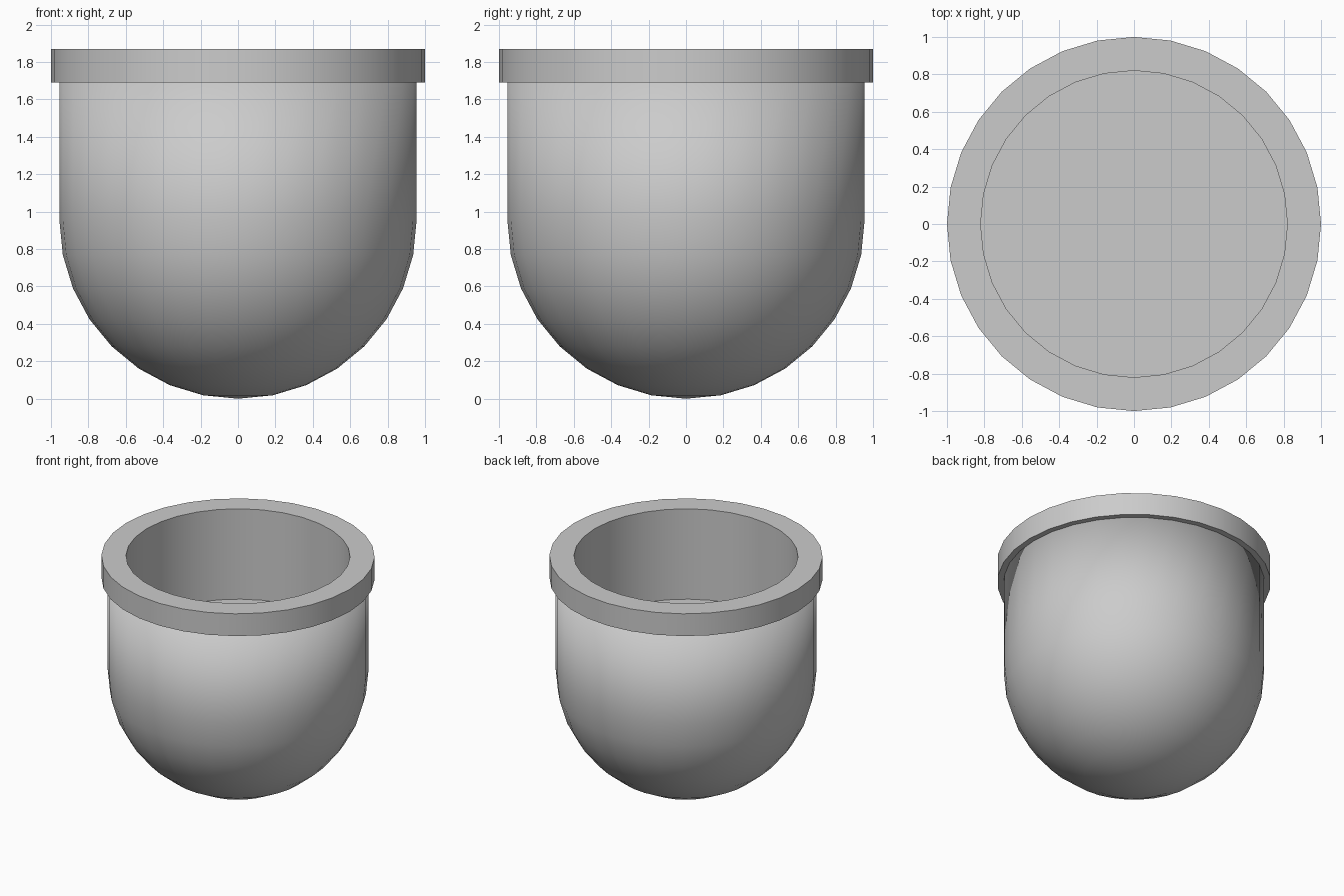
import bpy, bmesh, math

if "Cube" in bpy.data.objects:
    bpy.data.objects.remove(bpy.data.objects["Cube"])

SIDES = 32
R_BODY, R_RIM, R_HOLE = 0.955, 1.0, 0.82
Z_SPRING, Z_RIM, Z_TOP, Z_FLOOR = 0.955, 1.69, 1.87, 1.14


def lathe(name, profile, closed=False):
    """Revolve (radius, z) points around z; radius 0 becomes a single pole."""
    bm = bmesh.new()
    rings = []
    for r, z in profile:
        n = 1 if r < 1e-6 else SIDES
        rings.append([bm.verts.new((r * math.cos(math.tau * i / SIDES),
                                    r * math.sin(math.tau * i / SIDES), z))
                      for i in range(n)])
    pairs = list(zip(rings, rings[1:]))
    if closed:
        pairs.append((rings[-1], rings[0]))
    for a, b in pairs:
        for i in range(SIDES):
            j = (i + 1) % SIDES
            quad = [a[i % len(a)], a[j % len(a)], b[j % len(b)], b[i % len(b)]]
            bm.faces.new(list(dict.fromkeys(quad)))
    mesh = bpy.data.meshes.new(name)
    bm.to_mesh(mesh)
    bm.free()
    ob = bpy.data.objects.new(name, mesh)
    bpy.context.collection.objects.link(ob)
    mesh.shade_smooth()
    return ob


def sharpen(ob):
    bpy.ops.object.select_all(action='DESELECT')
    ob.select_set(True)
    bpy.context.view_layer.objects.active = ob
    bpy.ops.object.shade_smooth_by_angle(angle=math.radians(30))


# Cup: hemisphere base, straight wall, shoulder tucked into the rim
dome = [(R_BODY * math.sin(math.pi * k / 16),
         Z_SPRING - R_BODY * math.cos(math.pi * k / 16)) for k in range(9)]
lathe("cup_body", dome + [(R_BODY, Z_RIM), (R_HOLE, Z_RIM)])

# Raised rim, round cavity and its flat floor
rim = lathe("rim_and_cavity", [(0, Z_FLOOR), (R_HOLE, Z_FLOOR), (R_HOLE, Z_TOP),
                               (R_RIM, Z_TOP), (R_RIM, Z_RIM), (R_BODY, Z_RIM)][::-1])
sharpen(rim)
